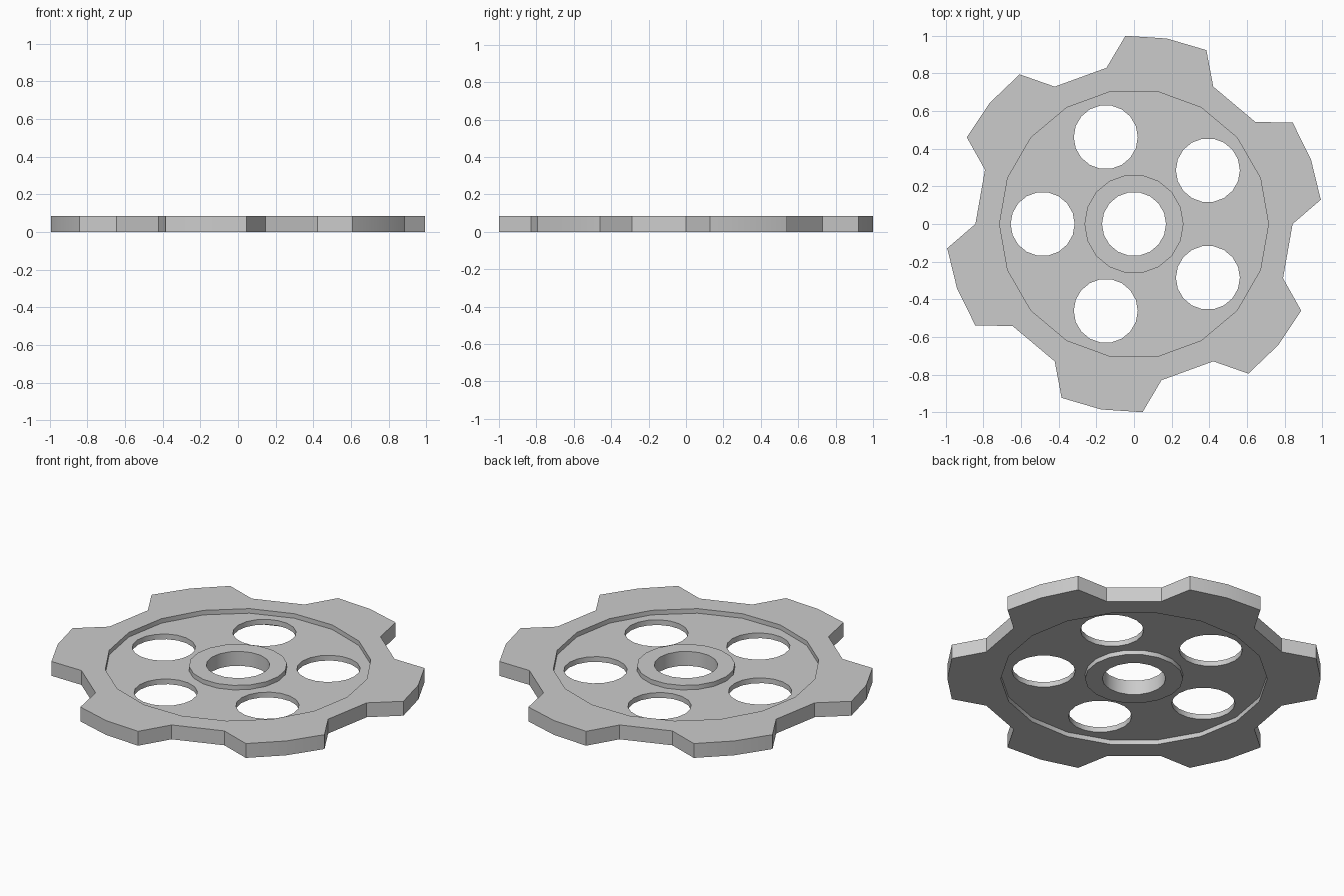
import bpy, bmesh
from math import radians, cos, sin

if "Cube" in bpy.data.objects:
    bpy.data.objects.remove(bpy.data.objects["Cube"])

H = 0.085       # full thickness
DEPTH = 0.027   # recess depth on each face


def polar(r, deg, cx=0.0, cy=0.0):
    return (cx + r * cos(radians(deg)), cy + r * sin(radians(deg)))


def circle(r, cx=0.0, cy=0.0, n=18):
    return [polar(r, 360 * i / n, cx, cy) for i in range(n)]


def prism(name, points, z0, z1):
    bm = bmesh.new()
    face = bm.faces.new([bm.verts.new((x, y, z0)) for x, y in points])
    ext = bmesh.ops.extrude_face_region(bm, geom=[face])
    top = [g for g in ext["geom"] if isinstance(g, bmesh.types.BMVert)]
    bmesh.ops.translate(bm, verts=top, vec=(0, 0, z1 - z0))
    if not any(f.is_valid and all(v.co.z == z0 for v in f.verts) for f in bm.faces):
        bmesh.ops.holes_fill(bm, edges=bm.edges[:])
    bmesh.ops.recalc_face_normals(bm, faces=bm.faces[:])
    mesh = bpy.data.meshes.new(name)
    bm.to_mesh(mesh)
    bm.free()
    ob = bpy.data.objects.new(name, mesh)
    bpy.context.collection.objects.link(ob)
    return ob


def cut(target, cutter):
    mod = target.modifiers.new("cut", "BOOLEAN")
    mod.operation = "DIFFERENCE"
    mod.solver = "EXACT"
    mod.object = cutter
    bpy.context.view_layer.objects.active = target
    bpy.ops.object.modifier_apply(modifier=mod.name)
    bpy.data.objects.remove(cutter)


# Toothed blank: six blunt teeth
outline = []
for k in range(6):
    mid = 20 + 60 * k
    for r, a in ((0.842, -20), (1, -12.6), (1, 0), (1, 12.6), (0.842, 20)):
        outline.append(polar(r, mid + a))
gear = prism("gear_wheel", outline, 0, H)

# Annular recess on both faces, leaving the hub standing
for z0, z1 in ((H - DEPTH, H + 0.1), (-0.1, DEPTH)):
    recess = prism("recess_cutter", circle(0.714), z0, z1)
    cut(recess, prism("hub_keep", circle(0.263), z0 - 0.1, z1 + 0.1))
    cut(gear, recess)

# Axle hole and five lightening holes
centres = [(0, 0)] + [polar(0.485, 36 + 72 * i) for i in range(5)]
for cx, cy in centres:
    cut(gear, prism("hole_cutter", circle(0.17, cx, cy), -0.2, H + 0.2))

# Smooth hole walls and tooth tips, sharp edges elsewhere
bpy.ops.object.select_all(action="DESELECT")
gear.select_set(True)
bpy.context.view_layer.objects.active = gear
bpy.ops.object.shade_smooth_by_angle(angle=radians(30))
